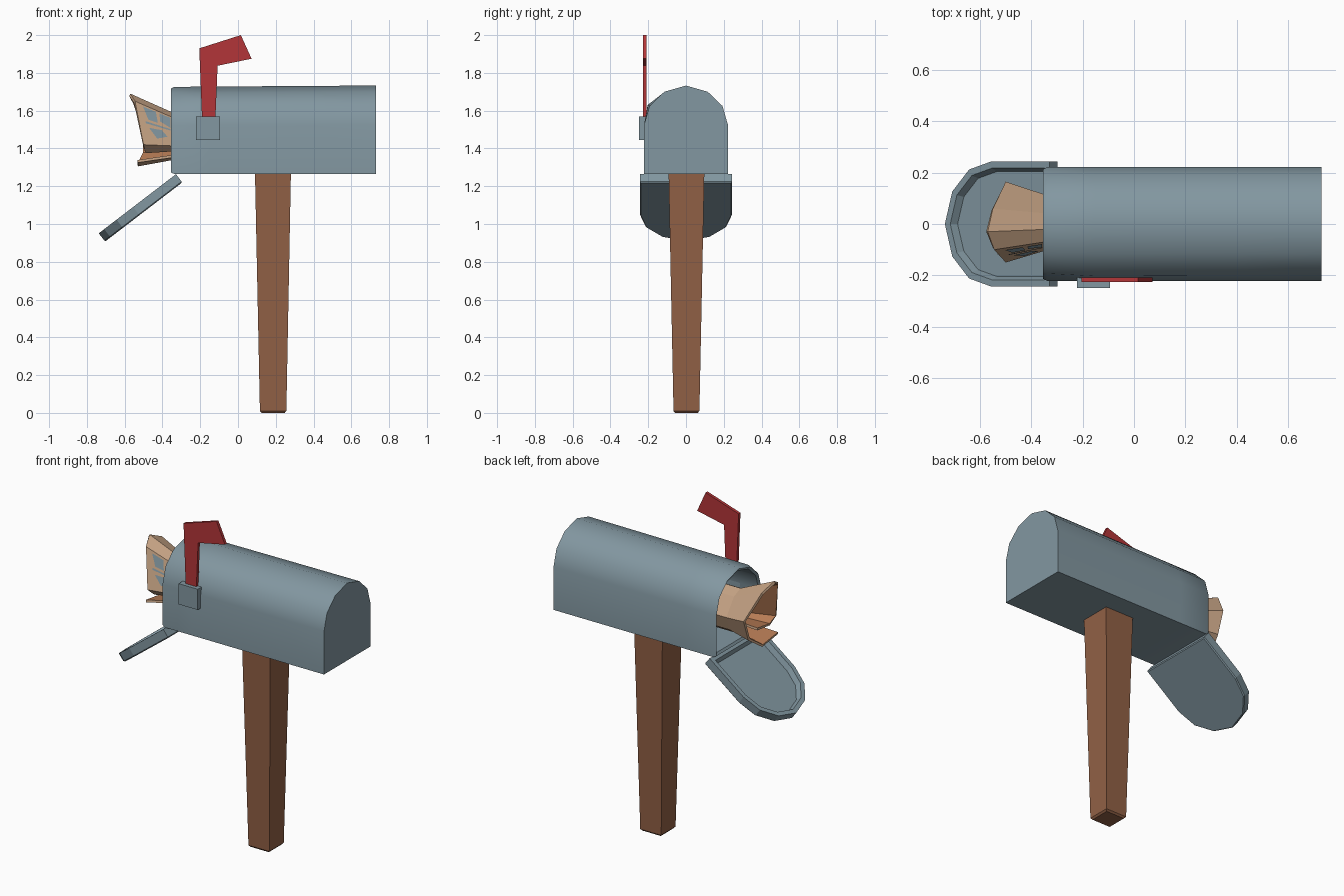
import bpy, bmesh, math
from mathutils import Vector

if "Cube" in bpy.data.objects:
    bpy.data.objects.remove(bpy.data.objects["Cube"])


def material(name, rgb):
    m = bpy.data.materials.new(name)
    m.diffuse_color = (*rgb, 1)
    m.use_nodes = True
    m.node_tree.nodes["Principled BSDF"].inputs["Base Color"].default_value = m.diffuse_color
    return m


STEEL = material("blue grey metal", (0.225, 0.31, 0.355))
WOOD = material("brown wood", (0.285, 0.118, 0.06))
RED = material("red flag paint", (0.45, 0.036, 0.04))
PAPER = material("tan paper", (0.57, 0.37, 0.235))
PAPER_IN = material("orange brown paper", (0.47, 0.20, 0.09))


def make(name, verts, faces, mats, smooth=None, fix=True):
    me = bpy.data.meshes.new(name)
    me.from_pydata([tuple(v) for v in verts], [], faces)
    if fix:
        bm = bmesh.new()
        bm.from_mesh(me)
        bmesh.ops.recalc_face_normals(bm, faces=bm.faces)
        bm.to_mesh(me)
        bm.free()
    for m in mats:
        me.materials.append(m)
    ob = bpy.data.objects.new(name, me)
    bpy.context.collection.objects.link(ob)
    if smooth:
        bpy.ops.object.select_all(action='DESELECT')
        ob.select_set(True)
        bpy.context.view_layer.objects.active = ob
        bpy.ops.object.shade_smooth_by_angle(angle=math.radians(smooth))
    return ob


def loft(name, rings, mat, smooth=None):
    """Closed skin through rings of equal point count, capped at both ends."""
    n = len(rings[0])
    verts = [p for r in rings for p in r]
    faces = [(k * n + i, k * n + (i + 1) % n, (k + 1) * n + (i + 1) % n, (k + 1) * n + i)
             for k in range(len(rings) - 1) for i in range(n)]
    faces += [tuple(range(n)), tuple(range(len(verts) - n, len(verts)))]
    return make(name, verts, faces, [mat], smooth)


def arch(inset=0.0, scale=1.0):
    """Mailbox outline (width, height): flat bottom, straight sides, six-sided arch."""
    half = [(0.222, 0), (0.222, 0.26), (0.193, 0.36), (0.115, 0.435)]
    pts = half + [(0, 0.468)] + [(-y, z) for y, z in reversed(half)]
    c = 0.2
    ky, kz = 1 - inset / 0.222, 1 - inset / 0.234
    return [(y * ky * scale, (0.234 + (z - 0.234) * kz) * scale) for y, z in pts]


# Mailbox shell: inside back -> open mouth -> outside back
def section(x, inset, top=1.0, bulge=0.0):
    ring = []
    for i, (y, z) in enumerate(arch(inset)):
        if i == 6:                      # slightly bent shoulder on the flag side
            y, z = y - bulge, z + bulge
        ring.append((x, y, 1.265 + z * top))
    return ring


loft("mailbox_body", [
    section(0.70, 0.02), section(-0.345, 0.022, 0.985), section(-0.354, 0.008, 0.985),
    section(-0.338, 0, 0.985), section(-0.15, 0, 0.988, 0.01), section(0.40, 0, 0.996, 0.008),
    section(0.73, 0)], STEEL, 38)

# Open door: shallow tray hanging from the mouth
along, normal = Vector((-0.794, 0, -0.608)), Vector((-0.608, 0, 0.794))
hinge = Vector((-0.295, 0, 1.22))


def door_ring(inset, h):
    return [hinge + along * u + normal * h + Vector((0, y, 0)) for y, u in arch(inset, 1.1)]


loft("open_door", [door_ring(0.005, 0), door_ring(0, 0.006), door_ring(0, 0.055),
                   door_ring(0.024, 0.055), door_ring(0.036, 0.025)], STEEL)


# Tapered post
def rect(z, x0, x1, y0, y1):
    return [(x0, y0, z), (x1, y0, z), (x1, y1, z), (x0, y1, z)]


loft("post", [rect(0, 0.125, 0.247, -0.058, 0.062), rect(0.01, 0.116, 0.256, -0.066, 0.071),
              rect(1.268, 0.09, 0.28, -0.092, 0.097)], WOOD)

# Flag and its bracket
outline = [(-0.19, 1.55), (-0.205, 1.93), (0.015, 2.0), (0.072, 1.875), (-0.108, 1.838), (-0.12, 1.55)]
loft("flag", [[(x, y, z) for x, z in outline] for y in (-0.227, -0.209)], RED)
loft("flag_bracket", [rect(1.445, -0.222, -0.094, -0.25, -0.2),
                      rect(1.57, -0.222, -0.094, -0.25, -0.2)], STEEL)

# Rolled paper: one overlapping sheet, flared at the open end
mouth = [Vector(p) for p in (
    (-0.53, -0.12, 1.325), (-0.53, 0.03, 1.305), (-0.50, 0.12, 1.37), (-0.50, 0.165, 1.50),
    (-0.55, 0.06, 1.65), (-0.57, -0.03, 1.69), (-0.545, -0.10, 1.65), (-0.50, -0.15, 1.42),
    (-0.49, -0.10, 1.375), (-0.49, 0.02, 1.39))]


def neck(x):
    return [Vector((x, p.y * 0.7, 1.46 + (p.z - 1.49) * 0.66)) for p in mouth]


rings = [mouth, neck(-0.35), neck(0.05)]
n = len(mouth)
faces = [(k * n + i, k * n + i + 1, (k + 1) * n + i + 1, (k + 1) * n + i)
         for k in range(2) for i in range(n - 1)]
roll = make("rolled_paper", [p for r in rings for p in r], faces, [PAPER, PAPER_IN], fix=False)
sol = roll.modifiers.new("thickness", 'SOLIDIFY')
sol.thickness, sol.offset, sol.material_offset = 0.014, -1, 1

# Printed blocks on the flag side of the roll, as (along, down) corners
A, B, D, C = mouth[6], rings[1][6], mouth[7], rings[1][7]
out = (D - A).cross(B - A).normalized()
if out.y > 0:
    out = -out
blocks = [[(0.2, 0.06), (0.55, 0.06), (0.58, 0.36), (0.3, 0.36)],
          [(0.65, 0.06), (0.95, 0.06), (0.95, 0.4), (0.65, 0.3)],
          [(0.2, 0.42), (0.95, 0.44), (0.95, 0.49), (0.2, 0.47)],
          [(0.28, 0.57), (0.68, 0.55), (0.85, 0.72), (0.5, 0.82)]]
verts, faces = [], []
for quad in blocks:
    faces.append(tuple(range(len(verts), len(verts) + 4)))
    for s, t in quad:
        verts.append((A.lerp(B, s)).lerp(D.lerp(C, s), t) + out * 0.005)
prints = make("paper_print", verts, faces, [STEEL], fix=False)
if prints.data.polygons[0].normal.y > 0:
    prints.data.flip_normals()
